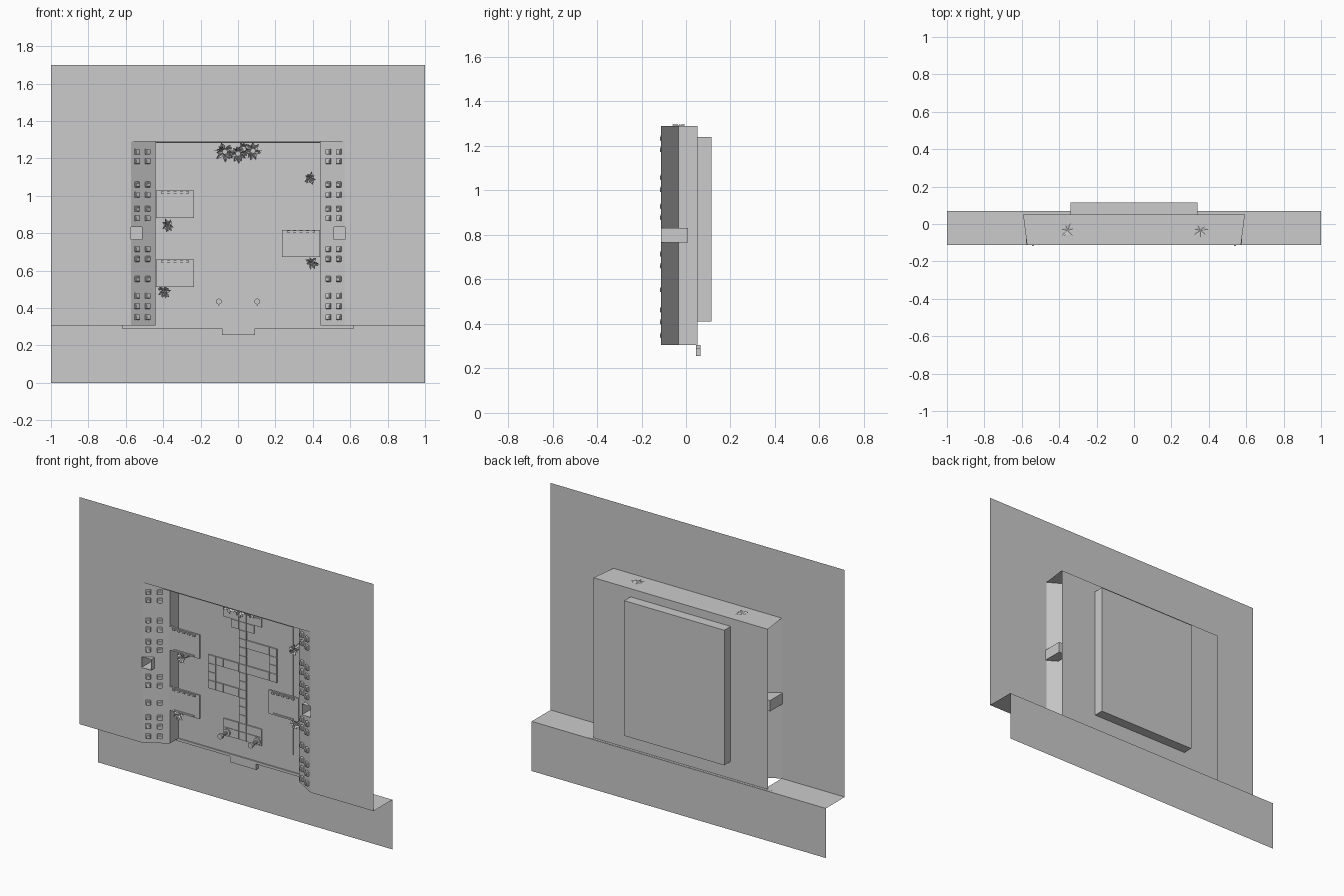
import bpy, bmesh, math, random
from mathutils import Vector, Matrix

random.seed(4)
if "Cube" in bpy.data.objects:
    bpy.data.objects.remove(bpy.data.objects["Cube"], do_unlink=True)

grey = bpy.data.materials.new("pale_grey")
grey.use_nodes = True
COLOUR = (0.6, 0.6, 0.6, 1)
grey.diffuse_color = COLOUR
grey.node_tree.nodes["Principled BSDF"].inputs["Base Color"].default_value = COLOUR

# Main levels and depths
FRONT, INNER, BACK, REAR, BASE = -0.113, -0.034, 0.052, 0.114, 0.07
LEDGE, TOP = 0.305, 1.29
HALF, SIDE = 0.572, 0.44


def finish(name, bm):
    mesh = bpy.data.meshes.new(name)
    bm.to_mesh(mesh)
    bm.free()
    mesh.materials.append(grey)
    ob = bpy.data.objects.new(name, mesh)
    bpy.context.collection.objects.link(ob)
    return ob


def sheet(bm, *pts):
    bm.faces.new([bm.verts.new(p) for p in pts])


def upright(bm, x0, x1, y, z0, z1):
    sheet(bm, (x0, y, z0), (x1, y, z0), (x1, y, z1), (x0, y, z1))


def block(bm, x0, x1, y0, y1, z0, z1):
    size = Matrix.Diagonal((x1 - x0, y1 - y0, z1 - z0, 1))
    mid = Matrix.Translation(((x0 + x1) / 2, (y0 + y1) / 2, (z0 + z1) / 2))
    return bmesh.ops.create_cube(bm, size=1, matrix=mid @ size)["verts"]


def rod(bm, x, z, y0, y1, r0, r1, sides=10):
    place = Matrix.Translation((x, (y0 + y1) / 2, z)) @ Matrix.Rotation(math.pi / 2, 4, "X")
    bmesh.ops.create_cone(bm, cap_ends=True, segments=sides, radius1=r0, radius2=r1,
                          depth=y1 - y0, matrix=place)


# Front wall around the opening, with the overhang and set-back base
bm = bmesh.new()
upright(bm, -1, 1, FRONT, TOP, 1.7)
for s in (-1, 1):
    upright(bm, s * HALF, s, FRONT, LEDGE, TOP)
    sheet(bm, (s * HALF, FRONT, LEDGE), (s, FRONT, LEDGE), (s, BASE, LEDGE), (s * HALF, BASE, LEDGE))
finish("front_wall", bm)

bm = bmesh.new()
upright(bm, -1, 1, BASE, 0, LEDGE)
sheet(bm, (-HALF, BACK, LEDGE), (HALF, BACK, LEDGE), (HALF, BASE, LEDGE), (-HALF, BASE, LEDGE))
finish("base_wall", bm)

# Alcove back, ceiling and the raised box behind it
bm = bmesh.new()
upright(bm, -0.593, 0.593, BACK, LEDGE, TOP)
sheet(bm, (-HALF, FRONT, TOP), (HALF, FRONT, TOP), (0.593, BACK, TOP), (-0.593, BACK, TOP))
finish("alcove_shell", bm)
bm = bmesh.new()
block(bm, -0.34, 0.34, BACK - 0.002, REAR, 0.41, 1.24)
finish("rear_box", bm)
bm = bmesh.new()
block(bm, -SIDE, SIDE, FRONT + 0.01, FRONT + 0.02, 1.281, 1.288)
finish("ceiling_trim", bm)

# Lip under the alcove with a dropped middle
bm = bmesh.new()
block(bm, -0.62, 0.62, 0.045, 0.066, 0.29, 0.306)
block(bm, -0.085, 0.092, 0.045, 0.066, 0.255, 0.295)
finish("lower_lip", bm)

# Slanted side panels, each with a niche and two columns of seats
SLOPE = (INNER - FRONT) / (HALF - SIDE)
SEAM = 0.512
NICHE = (0.765, 0.832)
ROWS = (1.235, 1.185, 1.06, 1.005, 0.93, 0.88, 0.715, 0.662, 0.555, 0.465, 0.41, 0.35)


def panel_y(x):
    return INNER - SLOPE * (abs(x) - SIDE)


for s, side in ((1, "left"), (-1, "right")):
    bm = bmesh.new()

    def strip(xa, xb, z0, z1):
        ya, yb = panel_y(xa), panel_y(xb)
        sheet(bm, (s * xa, ya, z0), (s * xb, yb, z0), (s * xb, yb, z1), (s * xa, ya, z1))

    strip(SIDE, SEAM, LEDGE, TOP)
    strip(SEAM, HALF, LEDGE, NICHE[0])
    strip(SEAM, HALF, NICHE[1], TOP)
    sheet(bm, (s * SIDE, INNER, LEDGE), (s * SIDE, BACK, LEDGE), (s * SIDE, BACK, TOP), (s * SIDE, INNER, TOP))
    finish(side + "_side_panel", bm)

    bm = bmesh.new()
    xs = sorted((s * SEAM, s * 0.578))
    block(bm, xs[0], xs[1], FRONT + 0.001, 0.01, *NICHE)
    bm.normal_update()
    bmesh.ops.delete(bm, geom=[f for f in bm.faces if f.normal.y < -0.9], context="FACES")
    finish(side + "_niche", bm)

    bm = bmesh.new()
    for x in (0.487, 0.543):
        for z in ROWS:
            turn = Matrix.Translation((s * x, panel_y(x), z)) @ Matrix.Rotation(-s * math.atan(SLOPE), 4, "Z")
            for dims, dy, dz in (((0.03, 0.014, 0.03), -0.007, 0), ((0.022, 0.008, 0.02), -0.016, -0.003)):
                part = Matrix.Translation((0, dy, dz)) @ Matrix.Diagonal((*dims, 1))
                bmesh.ops.create_cube(bm, size=1, matrix=turn @ part)
    seats = finish(side + "_seats", bm)
    bevel = seats.modifiers.new("soft_edges", "BEVEL")
    bevel.width, bevel.segments = 0.004, 2

# Paving tiles laid along the back
STEP = 0.052
cells = set()


def pave(x0, x1, z0, z1):
    for i in range(x0, x1 + 1):
        for j in range(z0, z1 + 1):
            cells.add((i, j))


pave(0, 0, 0, 15)
pave(-2, 2, 0, 1)
pave(-2, 2, 14, 15)
pave(-1, 1, 13, 13)
pave(-4, 4, 8, 8)
pave(-4, 0, 5, 5)
pave(-4, -4, 5, 8)
pave(0, 4, 11, 11)
pave(4, 4, 8, 11)
bm = bmesh.new()
for i, j in cells:
    x, z = i * STEP, 0.437 + j * STEP
    block(bm, x - 0.025, x + 0.025, 0.043, BACK, z - 0.025, z + 0.025)
finish("paving_tiles", bm)

# Hanging platforms on supports, with a rail and bumps along the long edges
for name, x, z in (("upper_right", -0.337, 0.955), ("lower_right", -0.337, 0.585), ("left", 0.337, 0.745)):
    bm = bmesh.new()
    block(bm, x - 0.102, x + 0.102, -0.04, -0.028, z - 0.073, z + 0.073)
    rod(bm, x, z, -0.03, BACK, 0.022, 0.022)
    for edge in (-1, 1):
        ze = z + edge * 0.063
        block(bm, x - 0.068, x + 0.068, -0.046, -0.038, ze - 0.003, ze + 0.003)
    for k in range(5):
        block(bm, x - 0.076 + k * 0.034, x - 0.06 + k * 0.034, -0.05, -0.038, z + 0.058, z + 0.068)
    finish(name + "_platform", bm)

# Lamp posts by the entrance
bm = bmesh.new()
for x in (-0.103, 0.103):
    rod(bm, x, 0.435, 0.035, BACK, 0.022, 0.022)
    rod(bm, x, 0.435, -0.01, 0.035, 0.009, 0.009)
    rod(bm, x, 0.435, -0.03, -0.01, 0.016, 0.016)
finish("entrance_posts", bm)


# Plants made of folded pointed leaves
def plant(bm, centre, size, count, axis):
    c = Vector(centre)
    lift = Vector(axis)
    for k in range(count):
        a = k * math.tau / count + random.uniform(-0.3, 0.3)
        u = Vector((math.cos(a), 0, math.sin(a))) if abs(axis[1]) else Vector((math.cos(a), math.sin(a), 0))
        w = u.cross(lift).normalized() * size * 0.2
        length = size * random.uniform(0.7, 1)
        mid = c + u * length * 0.55 + lift * size * 0.5
        sheet(bm, c, mid + w, c + u * length + lift * size * 0.3)
        sheet(bm, c, c + u * length + lift * size * 0.3, mid - w)


bm = bmesh.new()
for x, z, size in ((-0.07, 1.235, 0.06), (0, 1.225, 0.055), (0.08, 1.24, 0.055), (0.03, 1.25, 0.04)):
    plant(bm, (x, 0.035, z), size, 11, (0, -1, 0))
    rod(bm, x, z, 0.02, BACK, 0.02, 0.014, 8)
finish("large_plants", bm)
bm = bmesh.new()
for x, z in ((0.385, 1.09), (-0.375, 0.84), (0.395, 0.64), (-0.395, 0.487)):
    plant(bm, (x, 0.0, z), 0.042, 9, (0, -1, 0))
    rod(bm, x, z, 0.0, BACK, 0.018, 0.012, 8)
finish("small_plants", bm)
bm = bmesh.new()
for x in (-0.355, 0.355):
    plant(bm, (x, -0.035, TOP + 0.001), 0.045, 7, (0, 0, 0.2))
finish("roof_leaves", bm)
